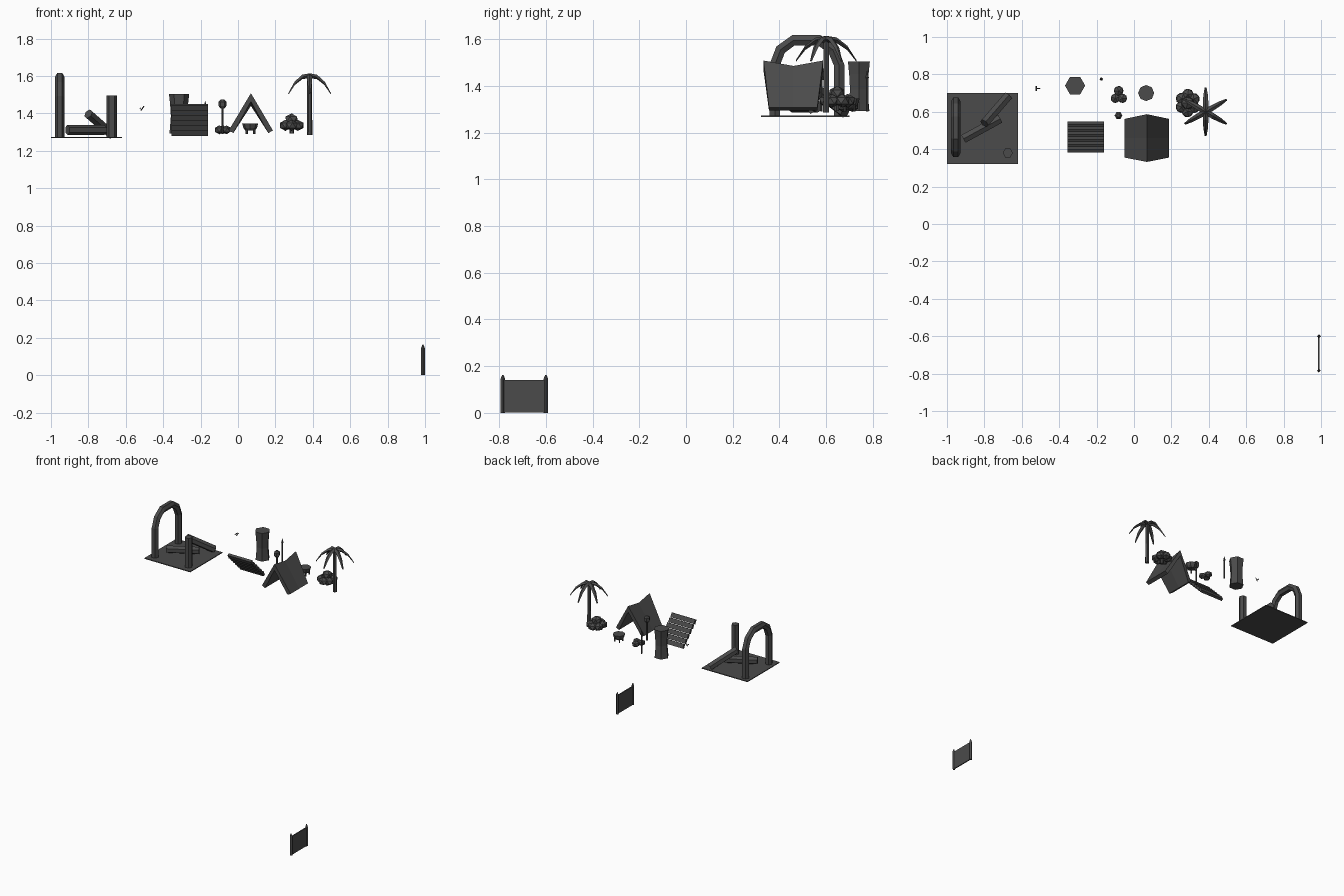
import bpy, bmesh, math, random
from mathutils import Vector, Matrix

if "Cube" in bpy.data.objects:
    bpy.data.objects.remove(bpy.data.objects["Cube"])

random.seed(4)
dark = bpy.data.materials.new("dark_grey")
dark.diffuse_color = (0.07, 0.07, 0.07, 1)
dark.use_nodes = True
dark.node_tree.nodes["Principled BSDF"].inputs["Base Color"].default_value = dark.diffuse_color


def finish(name, bm):
    bmesh.ops.recalc_face_normals(bm, faces=bm.faces)
    me = bpy.data.meshes.new(name)
    bm.to_mesh(me)
    bm.free()
    me.materials.append(dark)
    ob = bpy.data.objects.new(name, me)
    bpy.context.collection.objects.link(ob)
    return ob


def box(name, center, size, rot_x=0.0):
    bm = bmesh.new()
    m = Matrix.Translation(center) @ Matrix.Rotation(rot_x, 4, 'X') @ Matrix.Diagonal((*size, 1))
    bmesh.ops.create_cube(bm, size=1, matrix=m)
    return finish(name, bm)


def tube(name, pts, radii, n=6, ref=(1, 0, 0)):
    """n-sided solid swept along a path; ref fixes the ring orientation."""
    bm = bmesh.new()
    pts = [Vector(p) for p in pts]
    rings = []
    for i, p in enumerate(pts):
        t = (pts[min(i + 1, len(pts) - 1)] - pts[max(i - 1, 0)]).normalized()
        u = (Vector(ref) - t * t.dot(Vector(ref))).normalized()
        v = t.cross(u)
        rings.append([bm.verts.new(p + radii[i] * (u * math.cos(a) + v * math.sin(a)))
                      for a in (2 * math.pi * k / n for k in range(n))])
    for a, b in zip(rings, rings[1:]):
        for k in range(n):
            bm.faces.new((a[k], a[(k + 1) % n], b[(k + 1) % n], b[k]))
    bm.faces.new(rings[0])
    bm.faces.new(rings[-1])
    return finish(name, bm)


def blobs(name, items):
    bm = bmesh.new()
    for (x, y, z, r) in items:
        rot = Matrix.Rotation(random.uniform(0, 3), 4, 'Z')
        m = Matrix.Translation((x, y, z)) @ rot @ Matrix.Diagonal((1, 1, 0.85, 1))
        bmesh.ops.create_icosphere(bm, subdivisions=1, radius=r, matrix=m)
    return finish(name, bm)


# Platform with arch, post and fallen logs
box("floor_slab", (-0.81, 0.51, 1.27), (0.38, 0.38, 0.006))
arch = [(-0.953, 0.38, 1.27), (-0.953, 0.38, 1.49), (-0.953, 0.405, 1.555), (-0.953, 0.46, 1.595),
        (-0.953, 0.57, 1.595), (-0.953, 0.628, 1.555), (-0.953, 0.655, 1.49), (-0.953, 0.655, 1.27)]
tube("arch", arch, [0.026] * 8)
tube("post", [(-0.675, 0.38, 1.27), (-0.675, 0.38, 1.495)], [0.027] * 2)
tube("flat_log", [(-0.912, 0.455, 1.312), (-0.715, 0.563, 1.312)], [0.027] * 2, ref=(0, 0, 1))
tube("leaning_log", [(-0.80, 0.538, 1.397), (-0.675, 0.682, 1.288)], [0.027] * 2, ref=(0, 0, 1))

# Tiny hook
tube("hook_stem", [(-0.52, 0.725, 1.415), (-0.503, 0.725, 1.438)], [0.003] * 2, 4)
tube("hook_bar", [(-0.522, 0.712, 1.428), (-0.522, 0.738, 1.428)], [0.004] * 2, 4)

# Waisted hexagonal stump
tube("stump", [(-0.315, 0.74, z) for z in (1.292, 1.32, 1.385, 1.45, 1.503)],
     [0.052, 0.049, 0.044, 0.048, 0.054])

# Spear
tube("spear", [(-0.175, 0.775, z) for z in (1.29, 1.43, 1.435, 1.465)],
     [0.006, 0.006, 0.009, 0.001])

# Lean-to of six stepped planks, high at the front
for i in range(6):
    f = (i + 0.5) / 6
    box(f"lean_to_plank_{i}", (-0.258, 0.385 + 0.16 * f, 1.445 - 0.16 * f),
        (0.195, 0.033, 0.018), -math.radians(62))

# Tent: folded sheet with a sagging ridge
bm = bmesh.new()
secs = []
for y_low, y_top, apex in ((0.355, 0.332, 1.508), (0.46, 0.46, 1.485), (0.562, 0.587, 1.508)):
    prof = [(-0.05, 1.308, y_low), (0.069, apex, y_top), (0.187, 1.308, y_low),
            (0.162, 1.295, y_low), (0.069, apex - 0.045, y_top), (-0.025, 1.295, y_low)]
    secs.append([bm.verts.new((x, y, z)) for x, z, y in prof])
for a, b in zip(secs, secs[1:]):
    for k in range(6):
        bm.faces.new((a[k], a[(k + 1) % 6], b[(k + 1) % 6], b[k]))
for s in (secs[0], secs[-1]):
    bm.faces.new((s[0], s[1], s[4], s[5]))
    bm.faces.new((s[1], s[2], s[3], s[4]))
finish("tent", bm)

# Torch
tube("torch_stick", [(-0.083, 0.58, 1.29), (-0.083, 0.58, 1.44)], [0.006] * 2)
tube("torch_head", [(-0.083, 0.58, z) for z in (1.425, 1.44, 1.462, 1.474)],
     [0.01, 0.021, 0.021, 0.01])

# Stones and bush
blobs("stones", [(-0.082, 0.712, 1.313, 0.029), (-0.1, 0.672, 1.312, 0.028),
                 (-0.062, 0.672, 1.312, 0.028)])
leaf_balls = [(0.287 + 0.038 * math.cos(a), 0.647 + 0.045 * math.sin(a), 1.336, 0.035)
              for a in (k * math.pi / 3 + 0.5 for k in range(6))]
blobs("bush", leaf_balls + [(0.287, 0.647, 1.368, 0.038)])
tube("bush_stem", [(0.287, 0.645, 1.292), (0.287, 0.645, 1.35)], [0.012] * 2)

# Fire bowl on feet
tube("fire_bowl", [(0.065, 0.70, z) for z in (1.308, 1.322, 1.345, 1.345, 1.320)],
     [0.027, 0.036, 0.043, 0.040, 0.006], 8)
for k in range(4):
    a = math.pi / 4 + k * math.pi / 2
    c, s = math.cos(a), math.sin(a)
    tube(f"bowl_foot_{k}", [(0.067 + 0.028 * c, 0.70 + 0.028 * s, 1.29),
                            (0.067 + 0.028 * c, 0.70 + 0.028 * s, 1.325)], [0.006] * 2, 4)

# Palm: trunk and six drooping fronds
tube("palm_trunk", [(0.383, 0.60, z) for z in (1.285, 1.44, 1.60)], [0.015, 0.013, 0.013])
frond = [(0.0, 1.614, 0.016), (0.045, 1.607, 0.015), (0.09, 1.572, 0.012), (0.13, 1.51, 0.005)]
for k in range(6):
    bm = bmesh.new()
    rot = Matrix.Translation((0.383, 0.60, 0)) @ Matrix.Rotation(math.pi / 2 + k * math.pi / 3, 4, 'Z')
    rows = []
    for d, z, w in frond:
        rows.append([bm.verts.new(rot @ Vector(p)) for p in
                     ((d, -w, z - w * 0.7), (d, 0, z), (d, w, z - w * 0.7), (d, 0, z - w * 1.6))])
    for a, b in zip(rows, rows[1:]):
        for j in range(4):
            bm.faces.new((a[j], a[(j + 1) % 4], b[(j + 1) % 4], b[j]))
    bm.faces.new(rows[0])
    bm.faces.new(rows[-1])
    finish(f"palm_frond_{k}", bm)

# Fence panel with slim pointed posts
box("fence_panel", (0.989, -0.692, 0.071), (0.008, 0.185, 0.138))
for i, y in enumerate((-0.784, -0.600)):
    tube(f"fence_post_{i}", [(0.989, y, z) for z in (0, 0.145, 0.163)], [0.010, 0.010, 0.003], 4)
